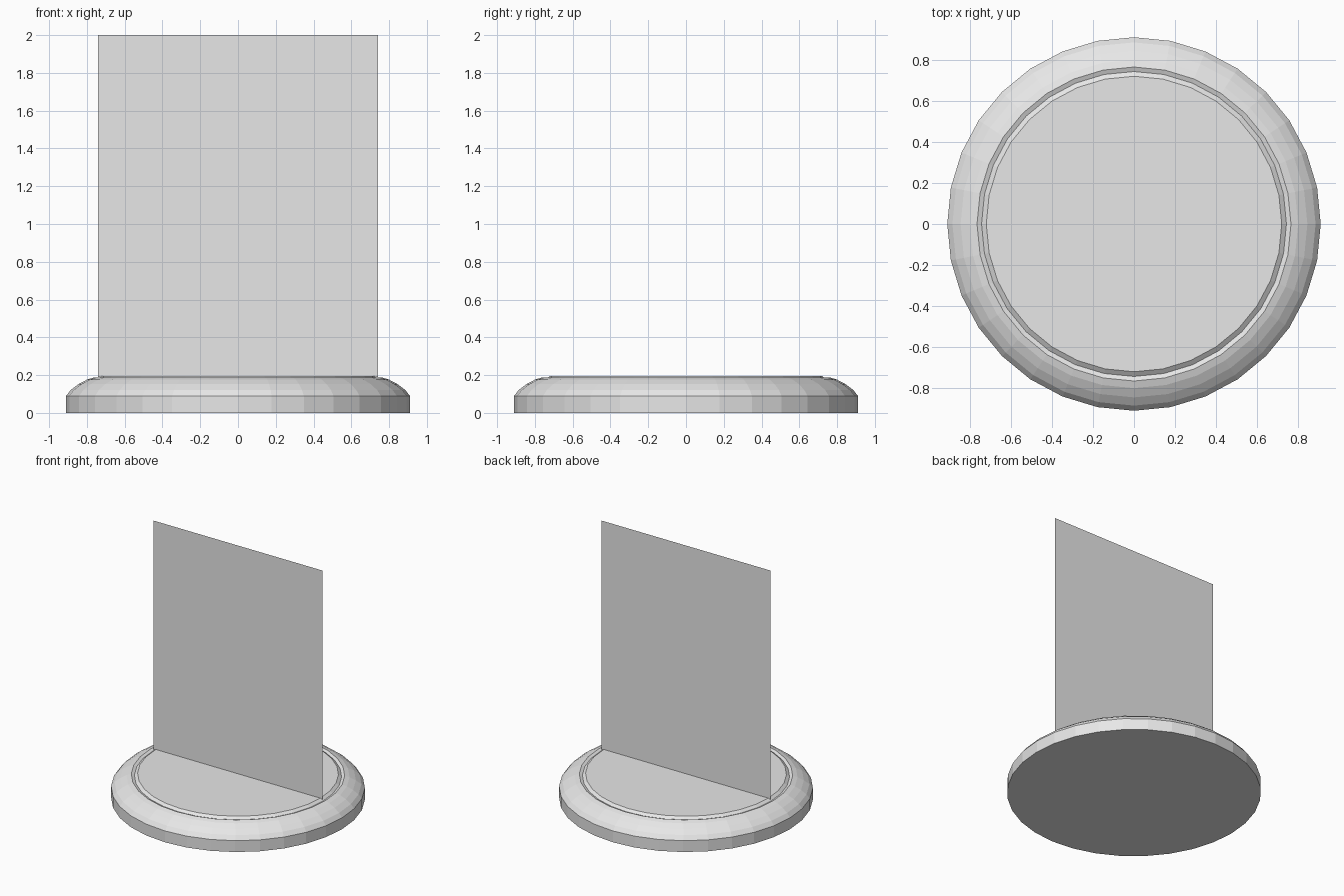
import bpy
import bmesh
from math import cos, sin, pi

if "Cube" in bpy.data.objects:
    bpy.data.objects.remove(bpy.data.objects["Cube"])

SIDES = 32
BASE_TOP = 0.195

grey = bpy.data.materials.new("plain_grey")
grey.use_nodes = True
grey.diffuse_color = (0.8, 0.8, 0.8, 1)
grey.node_tree.nodes["Principled BSDF"].inputs["Base Color"].default_value = (0.8, 0.8, 0.8, 1)


def add_object(name, bm):
    mesh = bpy.data.meshes.new(name)
    bm.to_mesh(mesh)
    bm.free()
    mesh.materials.append(grey)
    obj = bpy.data.objects.new(name, mesh)
    bpy.context.collection.objects.link(obj)
    return obj


def lathe(name, profile):
    """Turn a (radius, height) profile into a closed, faceted solid."""
    bm = bmesh.new()
    rings = []
    for r, z in profile:
        angles = [2 * pi * i / SIDES for i in range(SIDES)]
        rings.append([bm.verts.new((r * cos(a), r * sin(a), z)) for a in angles])
    for low, high in zip(rings, rings[1:]):
        for i in range(SIDES):
            j = (i + 1) % SIDES
            bm.faces.new((low[i], low[j], high[j], high[i]))
    bm.faces.new(reversed(rings[0]))
    bm.faces.new(rings[-1])
    return add_object(name, bm)


# Round base: upright rim, rounded shoulder, shallow groove, flat top
rim = [(0.91, 0.0), (0.91, 0.09)]
shoulder = [(0.885, 0.122), (0.845, 0.152), (0.80, 0.176), (0.765, 0.187)]
groove = [(0.743, 0.178), (0.72, BASE_TOP)]
lathe("round_base", rim + shoulder + groove)

# Thin upright panel standing across the base
bm = bmesh.new()
corners = [(-0.74, 0.19), (0.74, 0.19), (0.74, 2.0), (-0.74, 2.0)]
bm.faces.new([bm.verts.new((x, 0, z)) for x, z in corners])
add_object("upright_panel", bm)
